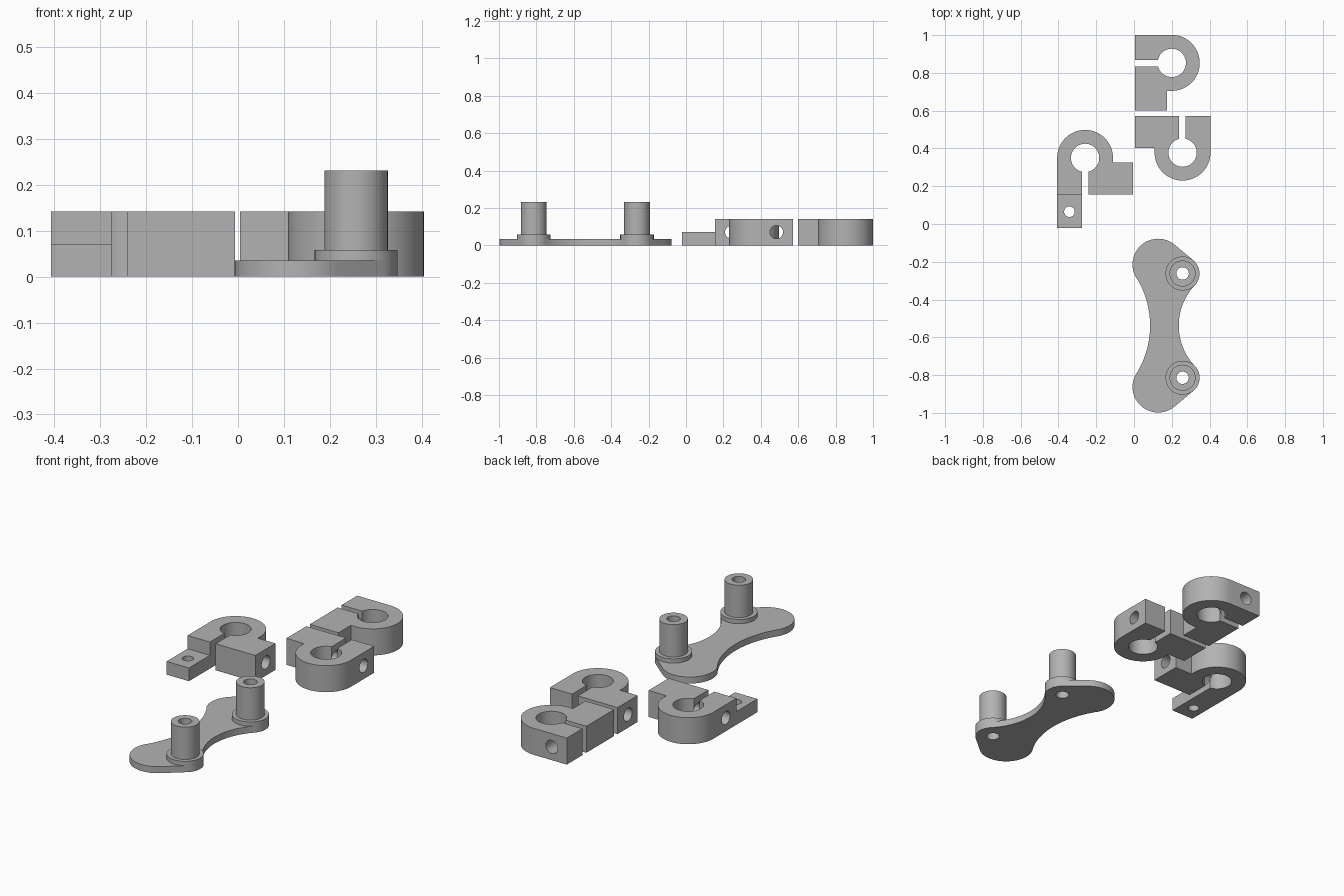
import bpy
import bmesh
from math import pi, cos, sin, acos, radians
from mathutils import Matrix, Vector

if "Cube" in bpy.data.objects:
    bpy.data.objects.remove(bpy.data.objects["Cube"], do_unlink=True)

grey = bpy.data.materials.new("plain grey")
grey.use_nodes = True
colour = (0.45, 0.45, 0.45, 1)
grey.diffuse_color = colour
grey.node_tree.nodes["Principled BSDF"].inputs["Base Color"].default_value = colour


def arc(cx, cy, r, start, end, steps=24):
    angles = [start + (end - start) * i / steps for i in range(steps + 1)]
    return [(cx + r * cos(a), cy + r * sin(a)) for a in angles]


def add_object(name, bm):
    bmesh.ops.recalc_face_normals(bm, faces=bm.faces)
    mesh = bpy.data.meshes.new(name)
    bm.to_mesh(mesh)
    bm.free()
    mesh.materials.append(grey)
    obj = bpy.data.objects.new(name, mesh)
    bpy.context.collection.objects.link(obj)
    return obj


def slab(name, outline, height):
    """Extrude a flat outline upwards from the ground."""
    bm = bmesh.new()
    face = bm.faces.new([bm.verts.new((x, y, 0)) for x, y in outline])
    top = bmesh.ops.extrude_face_region(bm, geom=[face])["geom"]
    bmesh.ops.translate(bm, vec=(0, 0, height),
                        verts=[v for v in top if isinstance(v, bmesh.types.BMVert)])
    return add_object(name, bm)


def drill(obj, centre, radius, axis="Z"):
    """Cut a round through hole and bake the result."""
    bm = bmesh.new()
    turn = Matrix.Rotation(pi / 2, 4, "Y") if axis == "X" else Matrix()
    bmesh.ops.create_cone(bm, cap_ends=True, segments=32, radius1=radius, radius2=radius,
                          depth=1.5, matrix=Matrix.Translation(centre) @ turn)
    cutter = add_object("drill_cutter", bm)
    cutter.hide_render = True
    mod = obj.modifiers.new("hole", "BOOLEAN")
    mod.operation = "DIFFERENCE"
    mod.solver = "EXACT"
    mod.object = cutter
    bpy.context.view_layer.update()
    deps = bpy.context.evaluated_depsgraph_get()
    baked = bpy.data.meshes.new_from_object(obj.evaluated_get(deps))
    obj.modifiers.clear()
    obj.data = baked
    bpy.data.objects.remove(cutter, do_unlink=True)


def smooth(obj):
    bpy.ops.object.select_all(action="DESELECT")
    obj.select_set(True)
    bpy.context.view_layer.objects.active = obj
    bpy.ops.object.shade_smooth_by_angle(angle=radians(30))


# Split clamps: round body, slit bore and a side block
OUTER, BORE, TOP, HEIGHT = 0.148, 0.075, 0.195, 0.142
SLIT_L, SLIT_R = -0.018, 0.016


def clamp(name, x, y, angle):
    outline = [(SLIT_R, TOP), (OUTER, TOP)]
    outline += arc(0, 0, OUTER, 0, -pi, 40)
    outline += [(-OUTER, 0.025), (-0.253, 0.025), (-0.253, TOP), (SLIT_L, TOP)]
    outline += arc(0, 0, BORE, acos(SLIT_L / BORE), acos(SLIT_R / BORE) + 2 * pi, 40)
    obj = slab(name, outline, HEIGHT)
    drill(obj, Vector((0, 0.106, HEIGHT / 2)), 0.035, "X")
    obj.data.transform(Matrix.Translation((x, y, 0)) @ Matrix.Rotation(angle, 4, "Z"))
    smooth(obj)


clamp("back_clamp", 0.2, 0.853, pi / 2)
clamp("middle_clamp", 0.257, 0.378, 0)
clamp("footed_clamp", -0.259, 0.35, pi)

# Low mounting foot on the footed clamp
foot = slab("clamp_foot", [(-0.407, -0.022), (-0.275, -0.022),
                           (-0.275, 0.155), (-0.407, 0.155)], 0.071)
drill(foot, Vector((-0.342, 0.065, 0)), 0.028)
smooth(foot)

# Link plate: two lobes joined by a waisted bar, mirrored about its middle
MID, PLATE = -0.538, 0.035
PEG_X, PEG_DY, HOLE = 0.257, 0.276, 0.033
half = arc(0.548, 0, 0.311, pi, radians(136.5))
half += arc(PEG_X, PEG_DY, 0.09, radians(-43.5), radians(50))
half += arc(0.128, 0.324, 0.136, radians(50), radians(212))
half += arc(-0.397, 0, 0.482, radians(31.8), 0)
other = [(x, -y) for x, y in reversed(half[1:-1])]
plate = slab("link_plate", [(x, y + MID) for x, y in half + other], PLATE)
bm = bmesh.new()
bm.from_mesh(plate.data)
bmesh.ops.remove_doubles(bm, verts=bm.verts, dist=0.002)
bm.to_mesh(plate.data)
bm.free()

# Hollow stepped pegs
profile = [(0.09, PLATE), (0.09, 0.058), (0.069, 0.058), (0.069, 0.231),
           (HOLE, 0.231), (HOLE, PLATE)]
for name, side in (("front_peg", -1), ("rear_peg", 1)):
    y = MID + side * PEG_DY
    drill(plate, Vector((PEG_X, y, 0)), HOLE)
    bm = bmesh.new()
    verts = [bm.verts.new((r, 0, z)) for r, z in profile]
    edges = [bm.edges.new(pair) for pair in zip(verts, verts[1:])]
    bmesh.ops.spin(bm, geom=verts + edges, cent=(0, 0, 0), axis=(0, 0, 1),
                   angle=2 * pi, steps=48, use_merge=True)
    bmesh.ops.translate(bm, verts=bm.verts, vec=(PEG_X, y, 0))
    smooth(add_object(name, bm))
smooth(plate)
